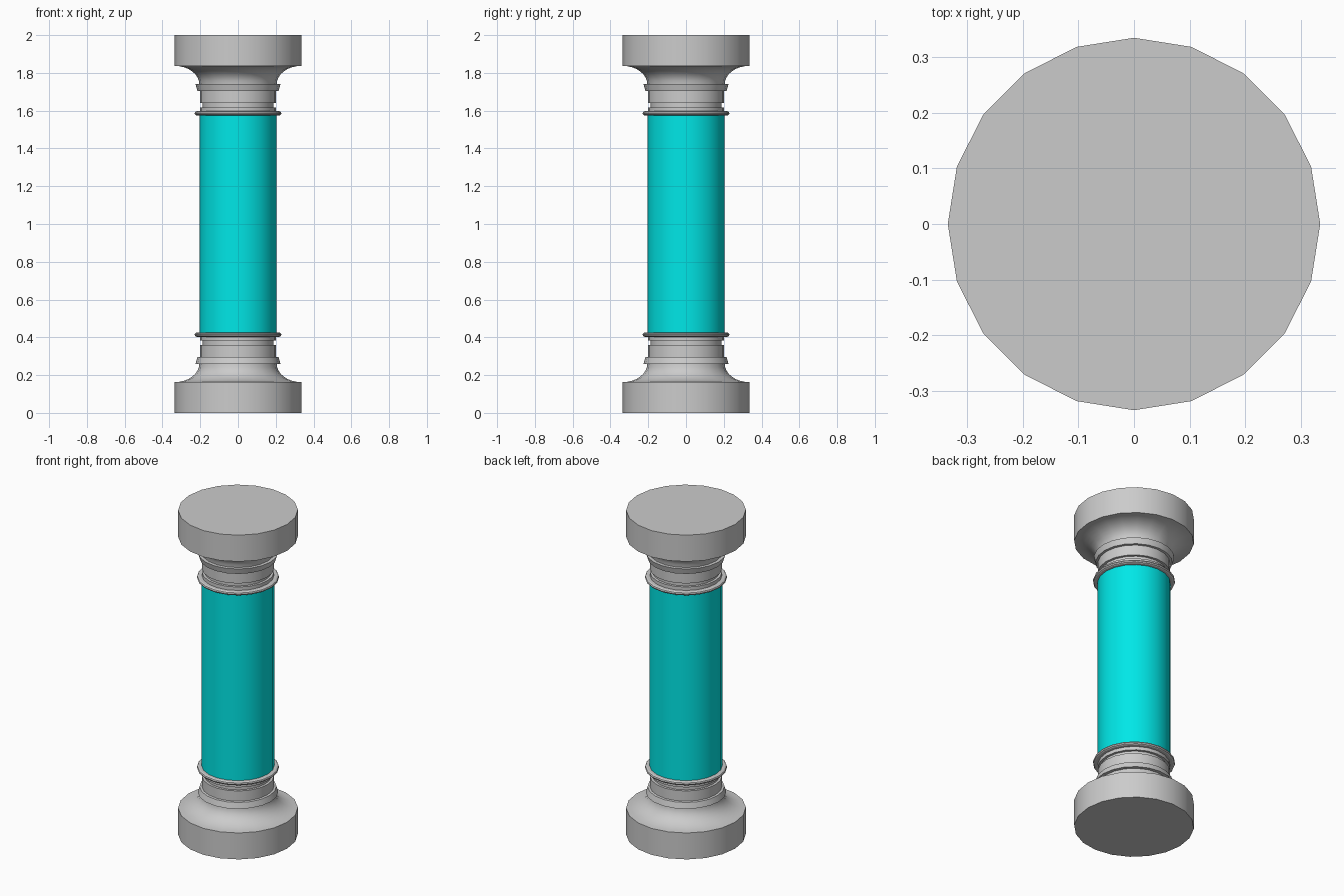
import bpy, bmesh
from math import sin, cos, pi, radians

if "Cube" in bpy.data.objects:
    bpy.data.objects.remove(bpy.data.objects["Cube"])

SIDES = 20
HEIGHT = 2.0


def lathe(name, profile, flip=False, closed=False):
    """Revolve (radius, z) points around z; flip mirrors the part to the top."""
    bm = bmesh.new()
    rings = []
    for r, z in profile:
        z = HEIGHT - z if flip else z
        rings.append([bm.verts.new((r * cos(2 * pi * i / SIDES),
                                    r * sin(2 * pi * i / SIDES), z))
                      for i in range(SIDES)])
    pairs = list(zip(rings, rings[1:]))
    if closed:
        pairs.append((rings[-1], rings[0]))
    else:
        bm.faces.new(rings[0])
        bm.faces.new(rings[-1])
    for a, b in pairs:
        for i in range(SIDES):
            j = (i + 1) % SIDES
            bm.faces.new((a[i], a[j], b[j], b[i]))
    bmesh.ops.recalc_face_normals(bm, faces=bm.faces)
    mesh = bpy.data.meshes.new(name)
    bm.to_mesh(mesh)
    bm.free()
    obj = bpy.data.objects.new(name, mesh)
    bpy.context.collection.objects.link(obj)
    bpy.ops.object.select_all(action='DESELECT')
    obj.select_set(True)
    bpy.context.view_layer.objects.active = obj
    bpy.ops.object.shade_smooth_by_angle(angle=radians(30))
    return obj


# Plinth drum with a concave cove, a tapered collar and a grooved neck
cove = [(0.335 - 0.13 * cos(t), 0.26 - 0.097 * sin(t))
        for t in (pi / 2 * (1 - k / 8) for k in range(9))]
end_profile = [(0.335, 0)] + cove + [
    (0.225, 0.26), (0.215, 0.295), (0.202, 0.297),
    (0.202, 0.36), (0.187, 0.36), (0.187, 0.382),
    (0.202, 0.382), (0.202, 0.42)]

# Rounded bead where the neck meets the shaft
bead_profile = [(0.19, 0.403), (0.22, 0.403), (0.227, 0.407), (0.23, 0.414),
                (0.227, 0.421), (0.22, 0.425), (0.19, 0.425)]

for prefix, flip in (("base", False), ("capital", True)):
    lathe(prefix, end_profile, flip)
    lathe(prefix + "_bead", bead_profile, flip, closed=True)

# Coloured shaft
shaft = lathe("shaft", [(0.204, 0.42), (0.204, HEIGHT - 0.42)])
mat = bpy.data.materials.new("turquoise")
mat.diffuse_color = (0.0, 0.8, 0.8, 1)
mat.use_nodes = True
mat.node_tree.nodes["Principled BSDF"].inputs["Base Color"].default_value = mat.diffuse_color
shaft.data.materials.append(mat)
